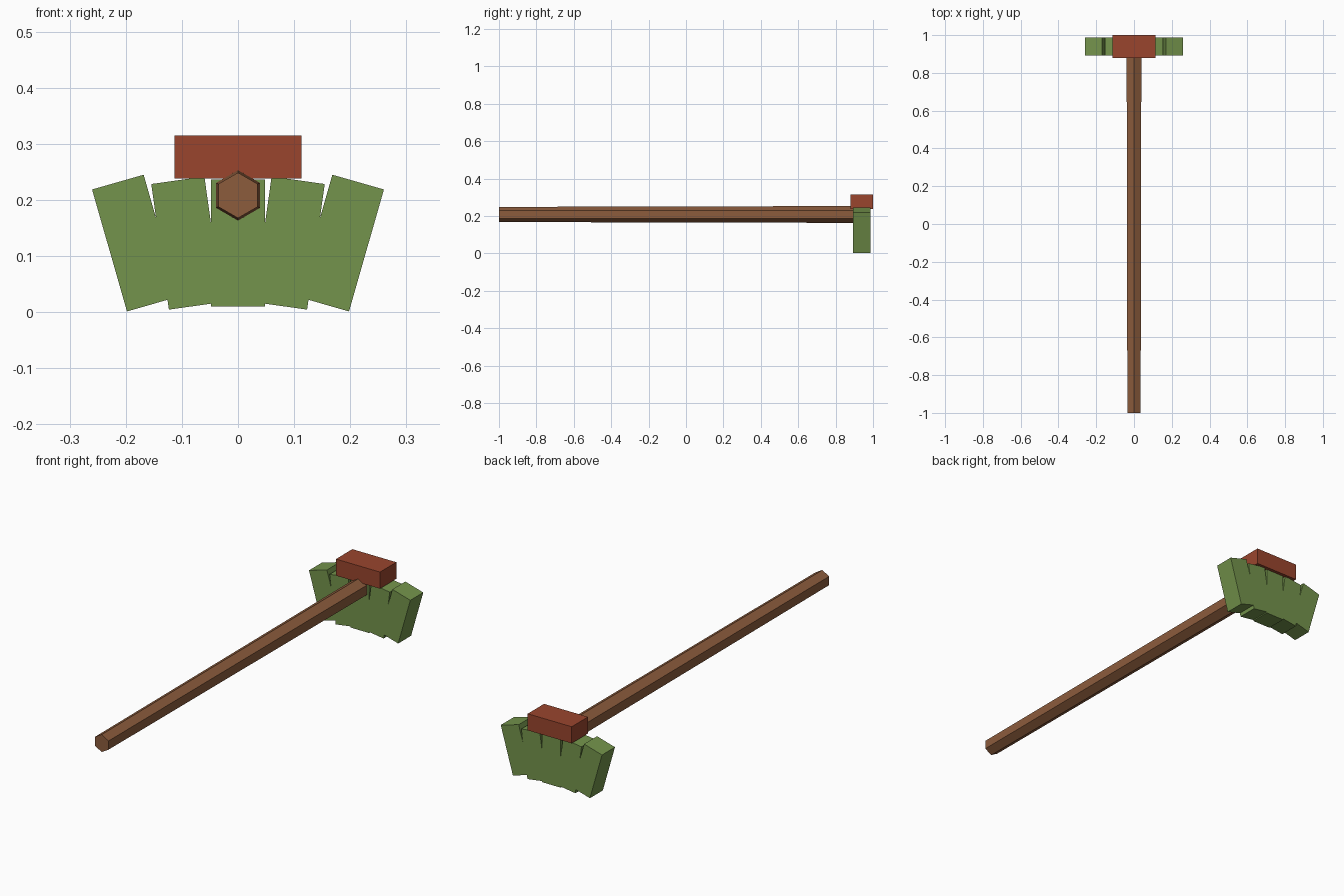
import bpy
from math import radians, pi
from mathutils import Matrix

if "Cube" in bpy.data.objects:
    bpy.data.objects.remove(bpy.data.objects["Cube"])


def material(name, rgb):
    m = bpy.data.materials.new(name)
    m.use_nodes = True
    color = (*rgb, 1)
    m.diffuse_color = color
    m.node_tree.nodes["Principled BSDF"].inputs["Base Color"].default_value = color
    return m


green = material("bristle green", (0.175, 0.295, 0.072))
red = material("binding red", (0.32, 0.06, 0.027))
brown = material("wood brown", (0.265, 0.108, 0.046))


def box(name, center, size, mat, tilt=0):
    bpy.ops.mesh.primitive_cube_add(size=1, location=center, rotation=(0, radians(tilt), 0))
    ob = bpy.context.object
    ob.name = name
    ob.scale = size
    ob.data.materials.append(mat)
    return ob


# Fan of five tilted bristle bundles
for i, name in enumerate(["right_outer", "right_inner", "middle", "left_inner", "left_outer"]):
    step = i - 2
    box(name + "_bristles", (step * 0.0915, 0.94, 0.123),
        (0.0956, 0.095, 0.226), green, tilt=step * 8)

# Block across the top of the bristles
box("head_block", (0, 0.94, 0.2765), (0.226, 0.12, 0.077), red)

# Tapered six-sided handle
bpy.ops.mesh.primitive_cone_add(vertices=6, radius1=0.0405, radius2=0.045, depth=1.94)
handle = bpy.context.object
handle.name = "handle"
handle.data.transform(Matrix.Rotation(-pi / 2, 4, "X"))
handle.location = (0, -0.03, 0.208)
handle.data.materials.append(brown)
